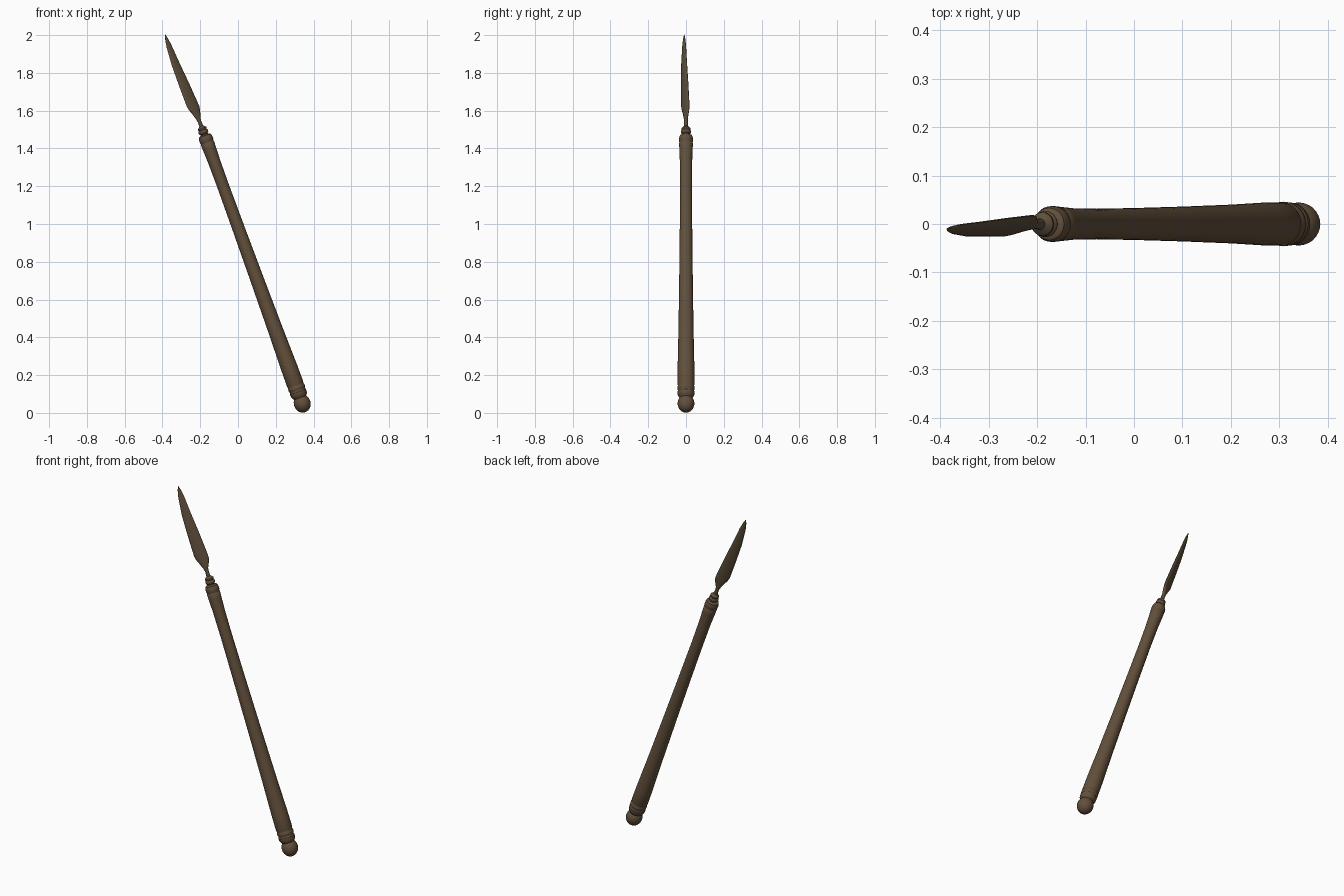
import bpy, bmesh, math
from mathutils import Matrix, Vector

if "Cube" in bpy.data.objects:
    bpy.data.objects.remove(bpy.data.objects["Cube"])

# leaning axis: local z runs from the pommel centre to the blade tip
LEAN = Matrix.Translation((0.34, 0, 0.05)) @ Matrix.Rotation(math.radians(-20), 4, 'Y')


def material(name, rgb):
    m = bpy.data.materials.new(name)
    m.diffuse_color = (*rgb, 1)
    m.use_nodes = True
    m.node_tree.nodes["Principled BSDF"].inputs["Base Color"].default_value = m.diffuse_color
    return m


WOOD = material("dark_brown", (0.122, 0.079, 0.044))
BLADE = material("olive_brown", (0.108, 0.075, 0.041))


def loft(name, rings, mat, angle=40):
    """Skin a list of point rings, cap both ends and lean the result."""
    bm = bmesh.new()
    rows = [[bm.verts.new(LEAN @ Vector(p)) for p in r] for r in rings]
    n = len(rows[0])
    for a, b in zip(rows, rows[1:]):
        for i in range(n):
            j = (i + 1) % n
            bm.faces.new((a[i], a[j], b[j], b[i]))
    bm.faces.new(rows[0][::-1])
    bm.faces.new(rows[-1])
    bmesh.ops.recalc_face_normals(bm, faces=bm.faces)
    me = bpy.data.meshes.new(name)
    bm.to_mesh(me)
    bm.free()
    me.materials.append(mat)
    ob = bpy.data.objects.new(name, me)
    bpy.context.collection.objects.link(ob)
    bpy.ops.object.select_all(action='DESELECT')
    ob.select_set(True)
    bpy.context.view_layer.objects.active = ob
    bpy.ops.object.shade_smooth_by_angle(angle=math.radians(angle))
    return ob


def lathe(name, profile, mat, n=28):
    """Turned part from (radius, height) pairs."""
    loft(name, [[(r * math.cos(2 * math.pi * i / n), r * math.sin(2 * math.pi * i / n), t)
                 for i in range(n)] for r, t in profile], mat)


# rounded pommel
lathe("pommel", [(0.044 * math.sin(a) + 0.0005, -0.049 * math.cos(a))
                 for a in [math.pi * k / 14 for k in range(15)]], WOOD)

# shaft with grooved rings at both ends
lathe("shaft", [(0.032, 0.03), (0.041, 0.042), (0.044, 0.05), (0.045, 0.066),
                (0.042, 0.070), (0.042, 0.075), (0.045, 0.079), (0.046, 0.092),
                (0.043, 0.097), (0.043, 0.102), (0.045, 0.108), (0.0445, 0.20),
                (0.040, 0.41), (0.036, 0.70), (0.033, 0.99), (0.0315, 1.22),
                (0.0325, 1.36), (0.0355, 1.44), (0.0365, 1.465), (0.0345, 1.468),
                (0.0345, 1.473), (0.037, 1.477), (0.037, 1.495), (0.033, 1.508),
                (0.022, 1.514)], WOOD)

# stacked collar rings
lathe("collar", [(0.020, 1.505), (0.020, 1.519), (0.025, 1.523), (0.027, 1.530),
                 (0.025, 1.537), (0.021, 1.540), (0.024, 1.544), (0.024, 1.550),
                 (0.018, 1.556), (0.011, 1.562)], WOOD)

# blade: flattened sections (height, left edge, right edge, half thickness)
SECTIONS = [(1.55, -0.012, 0.012, 0.012), (1.585, -0.010, 0.009, 0.010),
            (1.605, -0.014, 0.011, 0.010), (1.64, -0.028, 0.026, 0.010),
            (1.662, -0.038, 0.031, 0.010), (1.685, -0.044, 0.030, 0.010),
            (1.80, -0.045, 0.020, 0.009), (1.92, -0.044, 0.007, 0.008),
            (2.02, -0.035, -0.002, 0.006), (2.06, -0.027, -0.009, 0.004),
            (2.083, -0.019, -0.016, 0.001)]
TWIST = Matrix.Rotation(math.radians(33), 3, 'Z')
rings = []
for t, left, right, th in SECTIONS:
    mid, half = (left + right) / 2, (right - left) / 2
    rings.append([TWIST @ Vector((mid + half * math.cos(a), th * math.sin(a), t))
                  for a in [math.pi * k / 8 for k in range(16)]])
loft("blade", rings, BLADE, 45)
